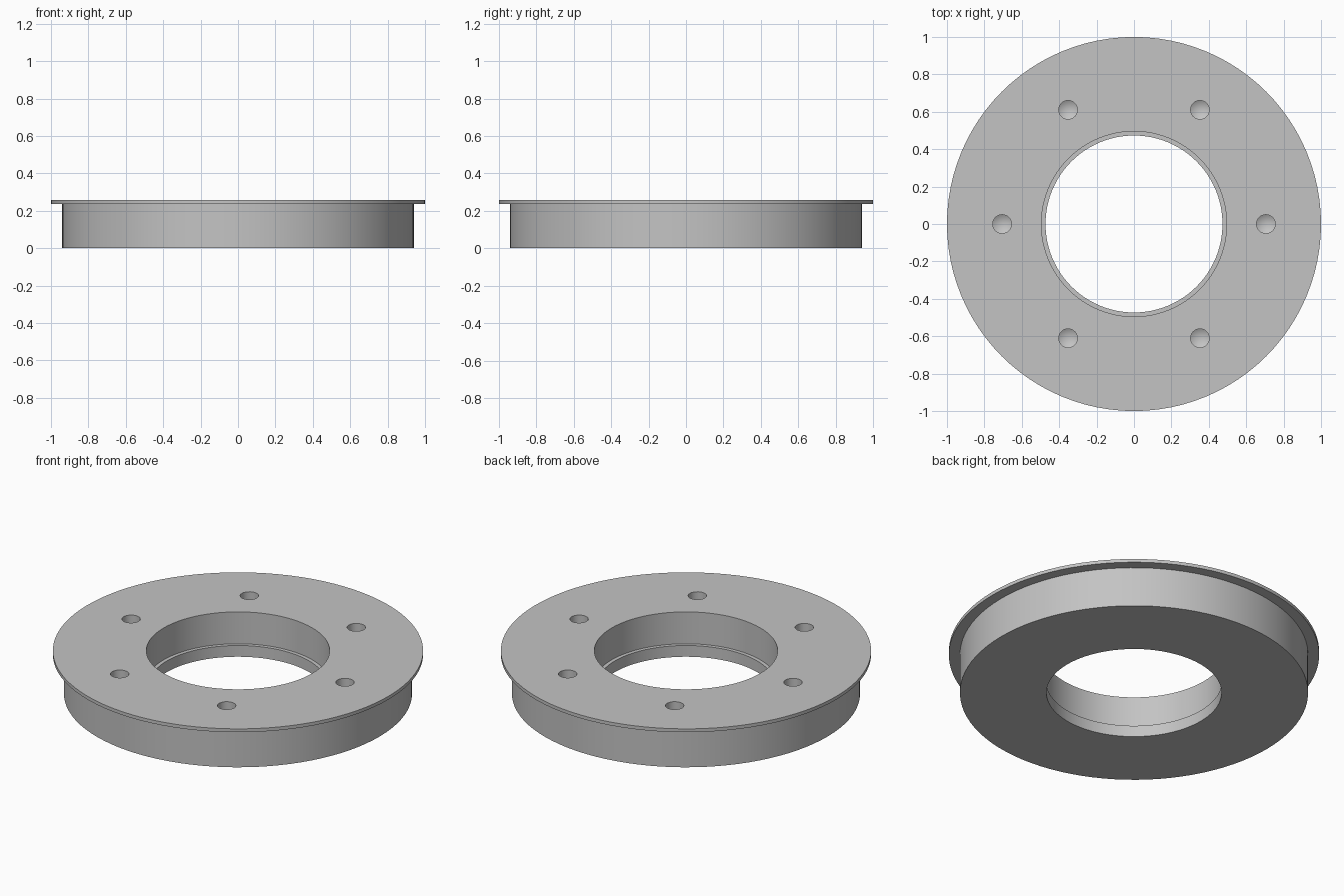
import bpy, bmesh
from math import cos, sin, pi, radians

cube = bpy.data.objects.get("Cube")
if cube:
    bpy.data.objects.remove(cube, do_unlink=True)

grey = bpy.data.materials.new("plain grey")
grey.use_nodes = True
colour = (0.55, 0.55, 0.55, 1)
grey.diffuse_color = colour
grey.node_tree.nodes["Principled BSDF"].inputs["Base Color"].default_value = colour


def lathe(name, profile, sides, closed):
    """Revolve a radius/height profile about the z axis."""
    bm = bmesh.new()
    verts = [bm.verts.new((r, 0, z)) for r, z in profile]
    pairs = list(zip(verts, verts[1:]))
    if closed:
        pairs.append((verts[-1], verts[0]))
    edges = [bm.edges.new(p) for p in pairs]
    bmesh.ops.spin(bm, geom=verts + edges, axis=(0, 0, 1), cent=(0, 0, 0),
                   angle=2 * pi, steps=sides, use_merge=True)
    bmesh.ops.remove_doubles(bm, verts=bm.verts, dist=1e-5)
    bmesh.ops.recalc_face_normals(bm, faces=bm.faces)
    mesh = bpy.data.meshes.new(name)
    bm.to_mesh(mesh)
    bm.free()
    mesh.materials.append(grey)
    obj = bpy.data.objects.new(name, mesh)
    bpy.context.collection.objects.link(obj)
    return obj


# Ring body with a thin top flange and a stepped bore
TOP = 0.257
ring = lathe("flanged_ring", [
    (0.473, 0), (0.94, 0), (0.94, 0.237), (1, 0.237),
    (1, TOP), (0.495, TOP), (0.495, 0.067), (0.473, 0.067)], 96, True)

# Six blind drilled holes with conical tips
drill_profile = [(0, TOP - 0.16), (0.05, TOP - 0.13), (0.05, TOP + 0.05), (0, TOP + 0.05)]
for i in range(6):
    drill = lathe("hole_cutter", drill_profile, 24, False)
    drill.location = (0.705 * cos(i * pi / 3), 0.705 * sin(i * pi / 3), 0)
    drill.hide_render = True
    cut = ring.modifiers.new("hole", 'BOOLEAN')
    cut.operation = 'DIFFERENCE'
    cut.solver = 'EXACT'
    cut.object = drill

# Bake the holes and drop the cutters
bpy.context.view_layer.update()
depsgraph = bpy.context.evaluated_depsgraph_get()
ring_mesh = bpy.data.meshes.new_from_object(ring.evaluated_get(depsgraph))
cutters = [m.object for m in ring.modifiers]
ring.modifiers.clear()
ring.data = ring_mesh
for drill in cutters:
    bpy.data.objects.remove(drill, do_unlink=True)

# Smooth walls, sharp rims
bpy.ops.object.select_all(action='DESELECT')
ring.select_set(True)
bpy.context.view_layer.objects.active = ring
bpy.ops.object.shade_smooth_by_angle(angle=radians(25))
